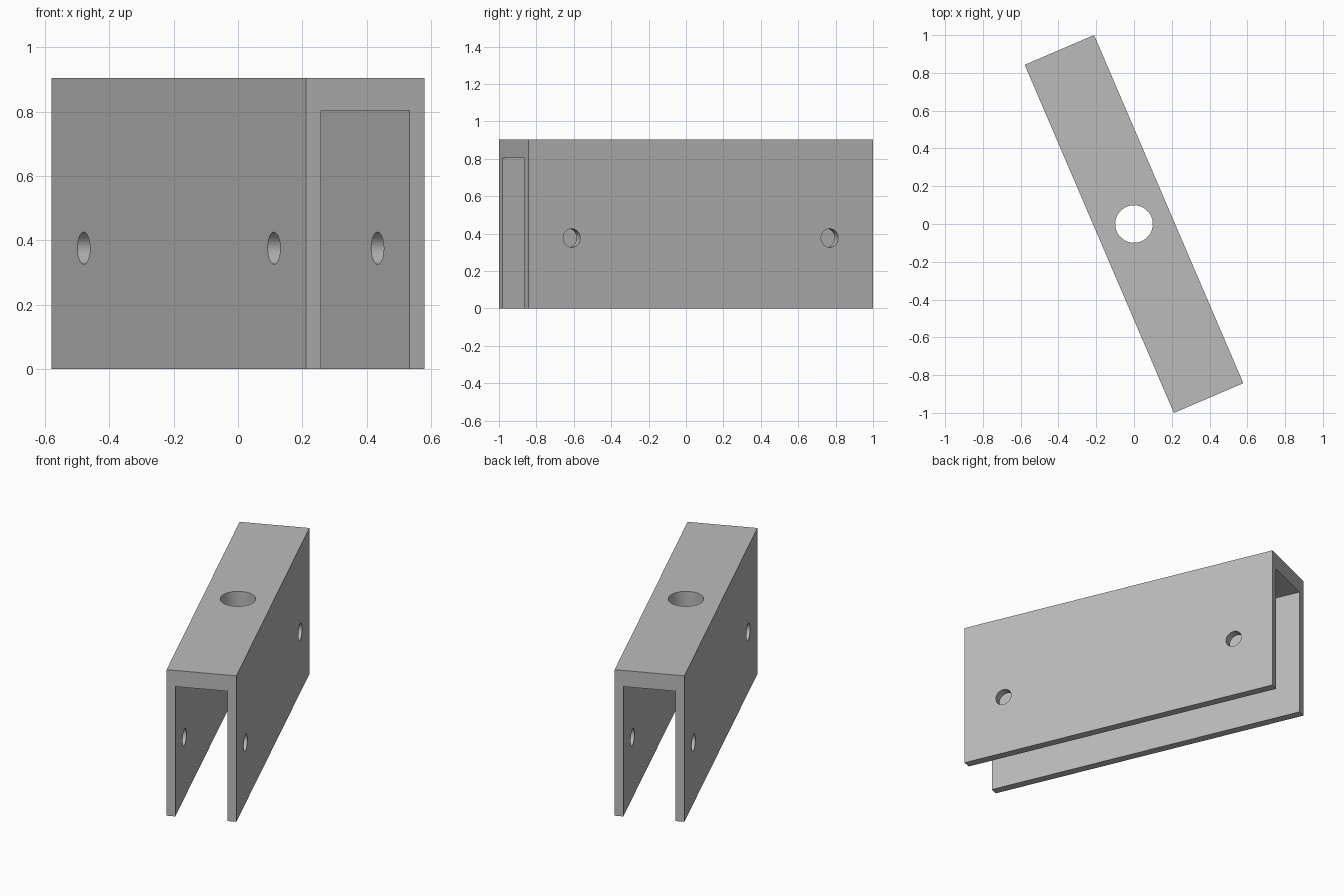
import bpy
import bmesh
from math import radians
from mathutils import Matrix

LENGTH, WIDTH, HEIGHT = 2.005, 0.40, 0.904
WALL, TOP = 0.05, 0.10
TURN = Matrix.Rotation(radians(23.2), 4, "Z")

cube = bpy.data.objects.get("Cube")
if cube:
    bpy.data.objects.remove(cube)

# Plain grey metal
grey = bpy.data.materials.new("grey metal")
grey.use_nodes = True
colour = (0.5, 0.5, 0.5, 1)
grey.diffuse_color = colour
grey.node_tree.nodes["Principled BSDF"].inputs["Base Color"].default_value = colour

# Channel: an upside-down U profile extruded along its length
w, i = WIDTH / 2, WIDTH / 2 - WALL
profile = [(-w, 0), (-i, 0), (-i, HEIGHT - TOP), (i, HEIGHT - TOP),
           (i, 0), (w, 0), (w, HEIGHT), (-w, HEIGHT)]
bm = bmesh.new()
face = bm.faces.new([bm.verts.new((x, -LENGTH / 2, z)) for x, z in profile])
extruded = bmesh.ops.extrude_face_region(bm, geom=[face], use_keep_orig=True)
moved = [v for v in extruded["geom"] if isinstance(v, bmesh.types.BMVert)]
bmesh.ops.translate(bm, verts=moved, vec=(0, LENGTH, 0))
bmesh.ops.recalc_face_normals(bm, faces=bm.faces)
mesh = bpy.data.meshes.new("channel_bracket")
bm.to_mesh(mesh)
bm.free()
mesh.materials.append(grey)
bracket = bpy.data.objects.new("channel_bracket", mesh)
bpy.context.collection.objects.link(bracket)


def drill(radius, depth, location, rotation=(0, 0, 0)):
    """Cut a round hole through the bracket."""
    bpy.ops.mesh.primitive_cylinder_add(vertices=24, radius=radius, depth=depth,
                                        location=location, rotation=rotation)
    cutter = bpy.context.object
    cutter.name = "hole_cutter"
    cutter.hide_render = True
    cutter.data.materials.append(grey)
    cut = bracket.modifiers.new("hole", "BOOLEAN")
    cut.operation, cut.solver, cut.object = "DIFFERENCE", "EXACT", cutter
    bpy.context.view_layer.objects.active = bracket
    bpy.ops.object.modifier_apply(modifier=cut.name)
    bpy.data.objects.remove(cutter)


# Mounting hole in the top, and cross holes through both walls
drill(0.10, 0.4, (0, 0, HEIGHT - TOP / 2))
for y in (-0.75, 0.75):
    drill(0.05, 1.0, (0, y, 0.376), (0, radians(90), 0))

# Turn the finished bracket and smooth the hole walls
bracket.data.transform(TURN)
bpy.ops.object.select_all(action="DESELECT")
bracket.select_set(True)
bpy.context.view_layer.objects.active = bracket
bpy.ops.object.shade_smooth_by_angle(angle=radians(30))
